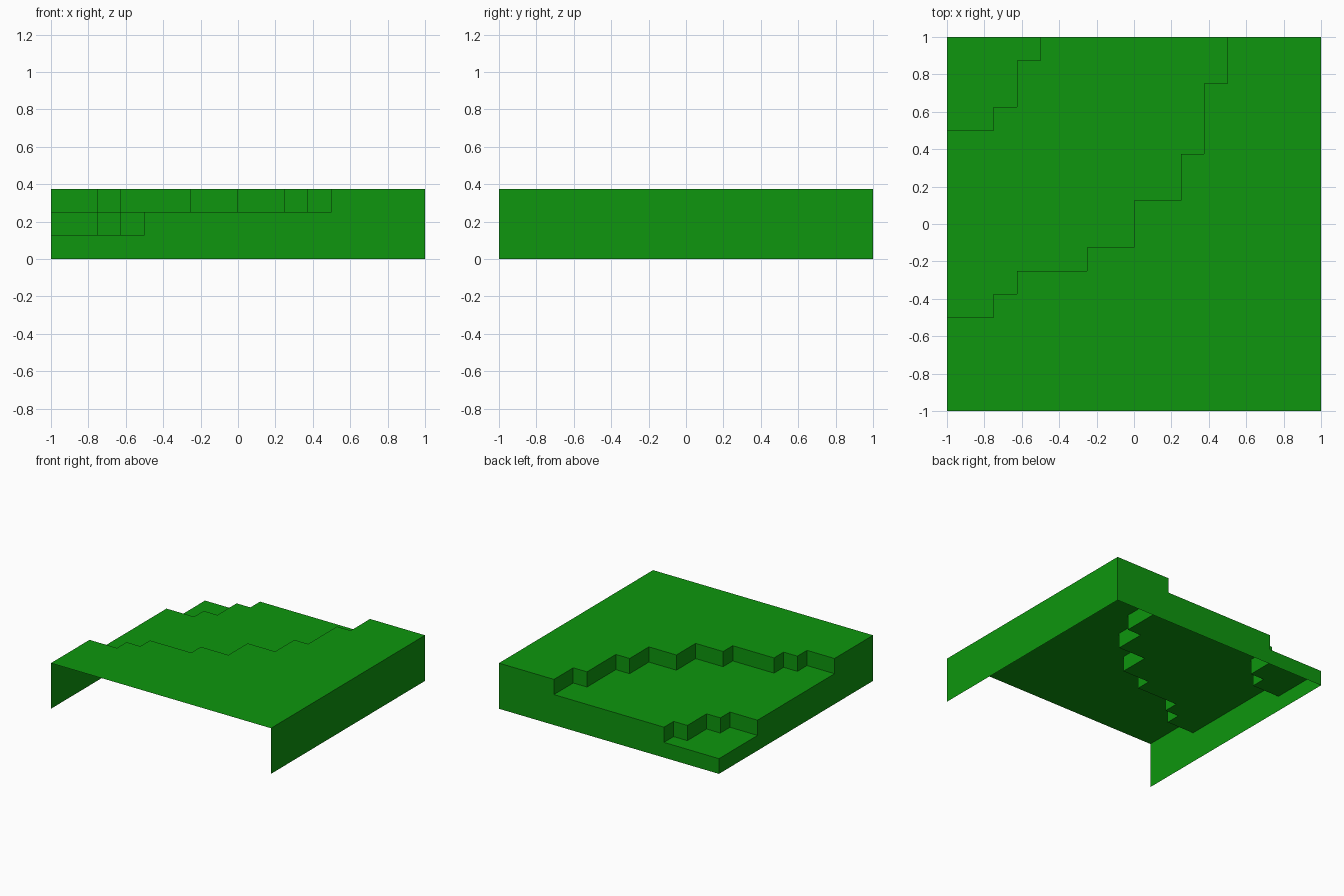
import bpy, bmesh

if "Cube" in bpy.data.objects:
    bpy.data.objects.remove(bpy.data.objects["Cube"])

LOW, MID, HIGH = 0.125, 0.25, 0.375

green = bpy.data.materials.new("grass_green")
green.diffuse_color = (0.0044, 0.305, 0.0044, 1)
green.use_nodes = True
green.node_tree.nodes["Principled BSDF"].inputs["Base Color"].default_value = green.diffuse_color


def staircase(columns, start):
    """Stepped plan line from the left edge to the back edge."""
    path, y = [(-1, start)], start
    for x, next_y in columns:
        path += [(x, y), (x, next_y)]
        y = next_y
    return path


def make(name, build):
    bm = bmesh.new()
    build(bm)
    bmesh.ops.remove_doubles(bm, verts=bm.verts, dist=1e-5)
    mesh = bpy.data.meshes.new(name)
    bm.to_mesh(mesh)
    bm.free()
    mesh.materials.append(green)
    bpy.context.collection.objects.link(bpy.data.objects.new(name, mesh))


def terrace(bm, outline, z):
    face = bm.faces.new([bm.verts.new((x, y, z)) for x, y in outline])
    face.normal_update()
    if face.normal.z < 0:
        face.normal_flip()


def wall(bm, p, q, z0, z1):
    """Upright quad facing to the right of the direction p to q."""
    corners = [(*p, z0), (*q, z0), (*q, z1), (*p, z1)]
    bm.faces.new([bm.verts.new(c) for c in corners])


def risers(bm, path, z0, z1):
    back = path[::-1]
    for p, q in zip(back, back[1:]):
        wall(bm, p, q, z0, z1)


upper = staircase([(-.75, -.375), (-.625, -.25), (-.25, -.125), (0, .125),
                   (.25, .375), (.375, .75), (.5, 1)], -.5)
lower = staircase([(-.75, .625), (-.625, .875), (-.5, 1)], .5)

# Three flat terraces
make("high_terrace", lambda bm: terrace(bm, upper + [(1, 1), (1, -1), (-1, -1)], HIGH))
make("middle_terrace", lambda bm: terrace(bm, lower + upper[::-1], MID))
make("low_terrace", lambda bm: terrace(bm, lower + [(-1, 1)], LOW))

# Stepped cliffs between terraces
make("upper_cliff", lambda bm: risers(bm, upper, MID, HIGH))
make("lower_cliff", lambda bm: risers(bm, lower, LOW, MID))


# Outer skirt: right, back and left sides (front and underside are open)
def skirt(bm):
    wall(bm, (1, -1), (1, 1), 0, HIGH)
    edges = [1, .5, -.5, -1]
    for a, b, z in zip(edges, edges[1:], (HIGH, MID, LOW)):
        wall(bm, (a, 1), (b, 1), 0, z)
        wall(bm, (-1, -b), (-1, -a), 0, z)


make("outer_skirt", skirt)

# Left skirt runs front to back, so turn those faces outward
skirt_mesh = bpy.data.objects["outer_skirt"].data
bm = bmesh.new()
bm.from_mesh(skirt_mesh)
for f in bm.faces:
    f.normal_update()
    if f.normal.dot(f.calc_center_median()) < 0:
        f.normal_flip()
bm.to_mesh(skirt_mesh)
bm.free()
